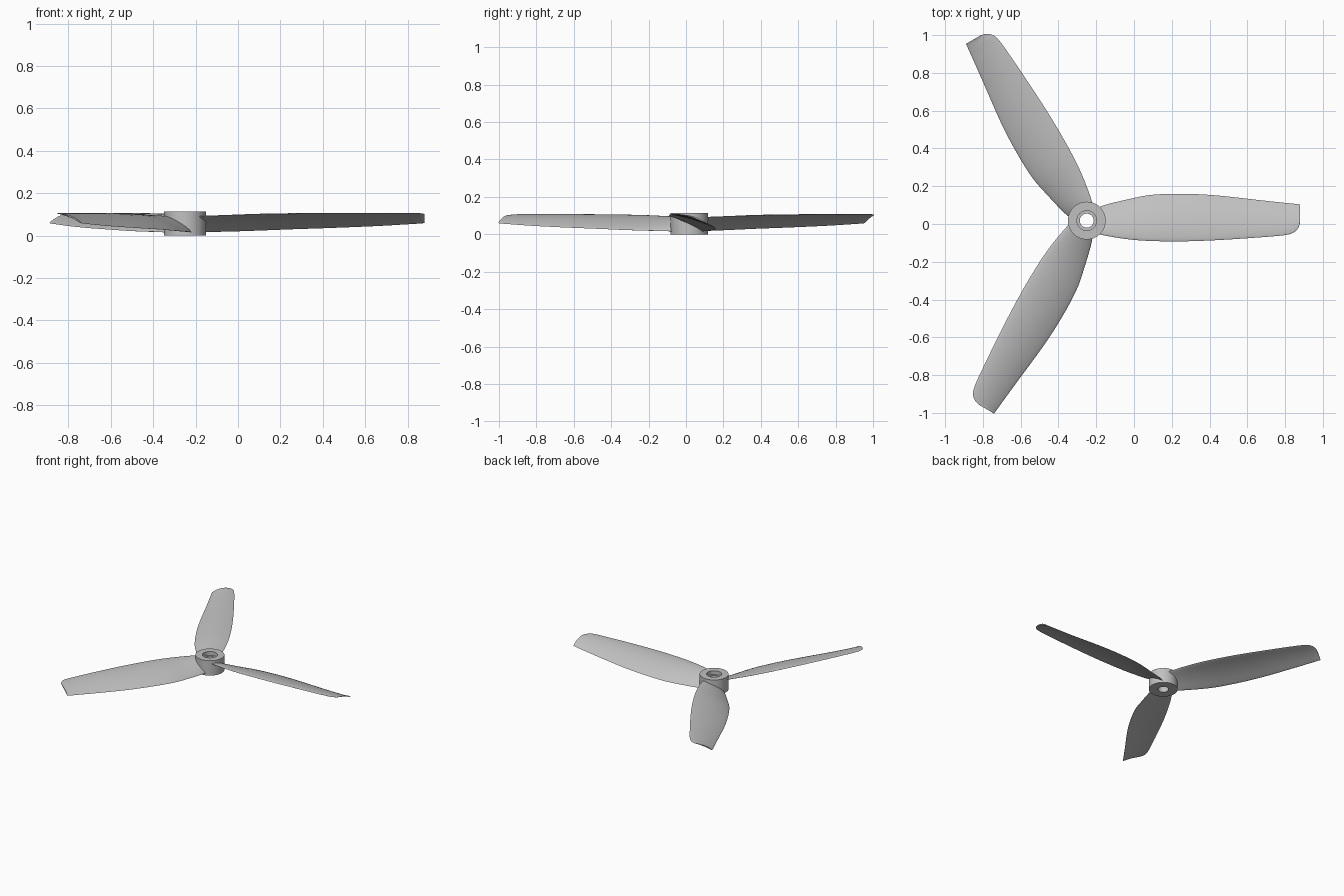
import bpy, bmesh, math
from mathutils import Matrix, Vector

cube = bpy.data.objects.get("Cube")
if cube:
    bpy.data.objects.remove(cube)

CENTRE = Vector((-0.25, 0.018, 0))

grey = bpy.data.materials.new("light grey plastic")
grey.use_nodes = True
grey.diffuse_color = (0.53, 0.53, 0.53, 1)
grey.node_tree.nodes["Principled BSDF"].inputs["Base Color"].default_value = grey.diffuse_color


def make_object(name, bm, matrix):
    bmesh.ops.recalc_face_normals(bm, faces=bm.faces)
    mesh = bpy.data.meshes.new(name)
    bm.to_mesh(mesh)
    bm.free()
    mesh.materials.append(grey)
    obj = bpy.data.objects.new(name, mesh)
    bpy.context.collection.objects.link(obj)
    obj.matrix_world = matrix
    bpy.ops.object.select_all(action="DESELECT")
    obj.select_set(True)
    bpy.context.view_layer.objects.active = obj
    bpy.ops.object.shade_smooth_by_angle(angle=math.radians(40))
    return obj


def bridge(bm, first, second):
    count = len(first)
    for i in range(count):
        j = (i + 1) % count
        bm.faces.new((first[i], first[j], second[j], second[i]))


def catmull(rows, steps):
    """Smooth rows of values into a finer list that passes through each row."""
    padded = [rows[0]] + rows + [rows[-1]]
    result = []
    for a, b, c, d in zip(padded, padded[1:], padded[2:], padded[3:]):
        for s in range(steps):
            t = s / steps
            result.append([
                q + t * (r - p) / 2
                + t * t * (p - 2.5 * q + 2 * r - 0.5 * e)
                + t ** 3 * (1.5 * (q - r) + (e - p) / 2)
                for p, q, r, e in zip(a, b, c, d)])
    return result + [rows[-1]]


# Hub: lathed ring with a counterbore on top of a through hole
profile = [(0.037, 0), (0.1, 0), (0.1, 0.114), (0.052, 0.114), (0.052, 0.085), (0.037, 0.085)]
SEGMENTS = 64
bm = bmesh.new()
rings = []
for radius, z in profile:
    angles = [math.tau * i / SEGMENTS for i in range(SEGMENTS)]
    rings.append([bm.verts.new((radius * math.cos(a), radius * math.sin(a), z)) for a in angles])
for k, ring in enumerate(rings):
    bridge(bm, ring, rings[(k + 1) % len(rings)])
make_object("hub", bm, Matrix.Translation(CENTRE))

# Blade stations: radius, leading y, leading z, trailing y, trailing z, half thickness
stations = [
    (0.06, -0.07, 0.09, 0.07, 0.016, 0.01),
    (0.11, -0.082, 0.092, 0.087, 0.018, 0.01),
    (0.22, -0.099, 0.096, 0.113, 0.02, 0.009),
    (0.34, -0.108, 0.1, 0.136, 0.024, 0.009),
    (0.5, -0.11, 0.103, 0.142, 0.03, 0.008),
    (0.68, -0.104, 0.105, 0.134, 0.036, 0.007),
    (0.9, -0.09, 0.106, 0.11, 0.045, 0.006),
    (1.04, -0.078, 0.106, 0.095, 0.053, 0.005),
    (1.09, -0.066, 0.106, 0.09, 0.056, 0.005),
    (1.115, -0.045, 0.104, 0.087, 0.058, 0.004),
    (1.127, -0.02, 0.102, 0.086, 0.059, 0.004),
    (1.13, 0.002, 0.098, 0.085, 0.06, 0.004),
]
AROUND = 28


def build_blade(name, turn):
    bm = bmesh.new()
    loops = []
    for radius, y0, z0, y1, z1, half in catmull(stations, 4):
        loop = []
        camber = 0.06 * (y1 - y0)
        for i in range(AROUND):
            a = math.tau * i / AROUND
            t = (1 - math.cos(a)) / 2
            y = y0 + (y1 - y0) * t
            z = z0 + (z1 - z0) * t + 4 * camber * t * (1 - t) + half * math.sin(a)
            loop.append(bm.verts.new((radius, y, z)))
        loops.append(loop)
    for first, second in zip(loops, loops[1:]):
        bridge(bm, first, second)
    bm.faces.new(loops[0])
    bm.faces.new(loops[-1])
    make_object(name, bm, Matrix.Translation(CENTRE) @ Matrix.Rotation(turn, 4, "Z"))


# Three matching blades around the hub
for index, name in enumerate(("left_blade", "back_right_blade", "front_right_blade")):
    build_blade(name, math.tau * index / 3)
